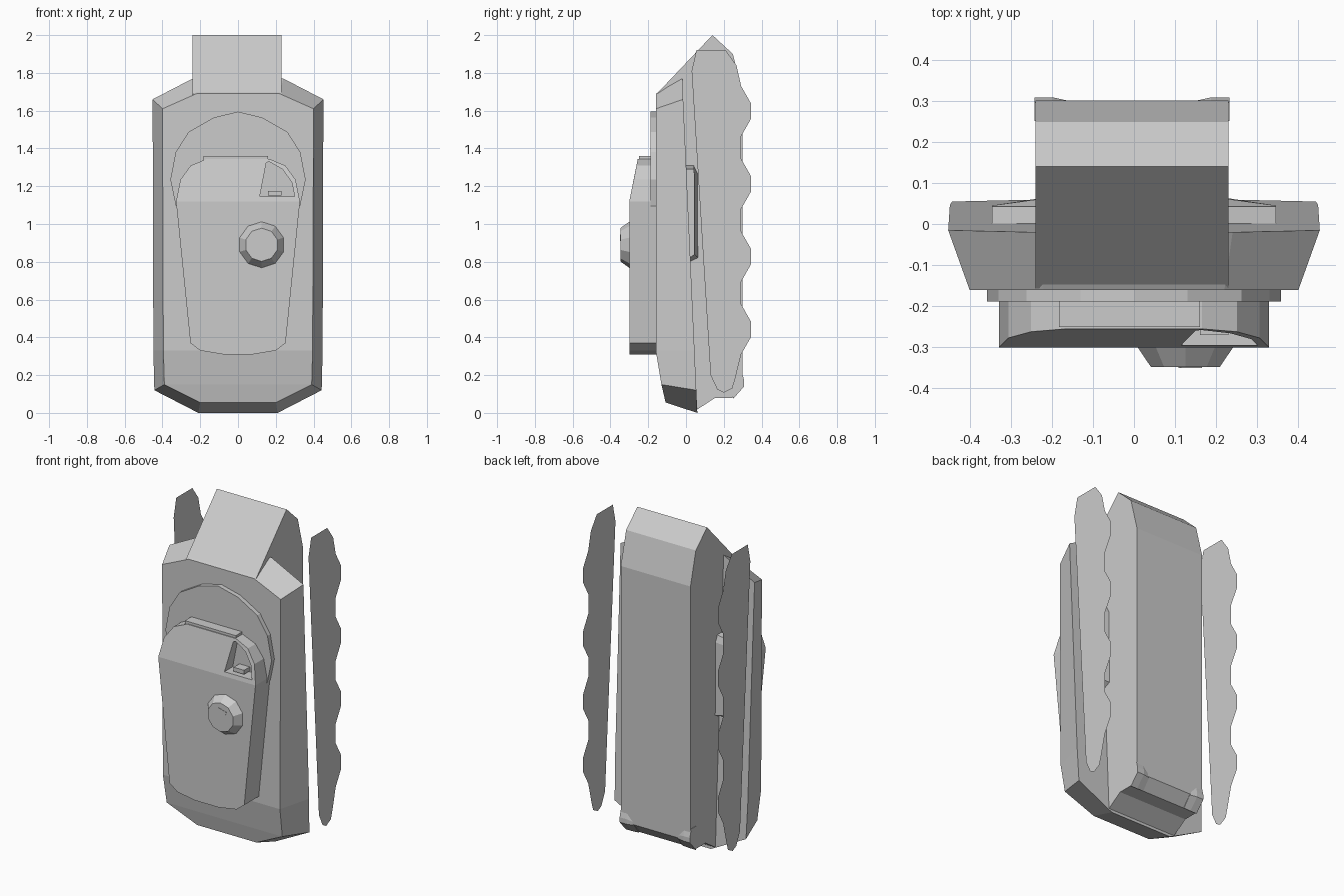
import bpy, bmesh, math
from mathutils import Matrix

if "Cube" in bpy.data.objects:
    bpy.data.objects.remove(bpy.data.objects["Cube"])


def finish(name, bm):
    bmesh.ops.remove_doubles(bm, verts=bm.verts, dist=1e-5)
    bmesh.ops.recalc_face_normals(bm, faces=bm.faces)
    me = bpy.data.meshes.new(name)
    bm.to_mesh(me)
    bm.free()
    ob = bpy.data.objects.new(name, me)
    bpy.context.collection.objects.link(ob)
    return ob


def loft(name, a, b, cap_a=True, extra=()):
    """Join two rings of equal length; extra lists index faces on ring a."""
    bm = bmesh.new()
    va = [bm.verts.new(p) for p in a]
    vb = [bm.verts.new(p) for p in b]
    n = len(a)
    for i in range(n):
        j = (i + 1) % n
        bm.faces.new((va[i], va[j], vb[j], vb[i]))
    bm.faces.new(vb)
    if cap_a:
        bm.faces.new(va)
    for f in extra:
        bm.faces.new([va[i] for i in f])
    return finish(name, bm)


def prism_x(name, yz, x0, x1):
    return loft(name, [(x0, y, z) for y, z in yz], [(x1, y, z) for y, z in yz])


def box(name, x, y, z):
    return prism_x(name, [(y[0], z[0]), (y[1], z[0]), (y[1], z[1]), (y[0], z[1])], *x)


def mirror_ring(half):
    return half + [(-p[0],) + tuple(p[1:]) for p in reversed(half)]


# Front shell: faceted front tapering out to a slanted back plane
front = mirror_ring([(.22, -.16, 1.69), (.40, -.16, 1.61), (.395, -.16, .33),
                     (.39, -.13, .15), (.20, -.108, .055)])
back_outline = mirror_ring([(.24, 1.77), (.452, 1.66), (.448, .33), (.443, .12), (.21, 0)])
back = [(x, .06 - .08 * z / 1.77, z) for x, z in back_outline]
loft("front_shell", front, back, False,
     [(0, 1, 2, 7, 8, 9), (2, 3, 6, 7), (3, 4, 5, 6)])

# Central rear block with sloped top
prism_x("rear_block", [(-.157, 1.687), (.14, 2.0), (.248, 1.9), (.30, 1.70), (.30, .145),
                       (.245, .08), (.155, .08), (.055, .015), (-.05, .1), (-.15, .5)],
        -.24, .23)

# Raised pads on the bottom rear corners
for s, edge in ((-1, -.242), (1, .232)):
    outer = [(.25, .075), (.308, .14), (.308, .17), (.295, .22), (.25, .22)]
    inner = [(.25, .078), (.298, .14), (.298, .16), (.29, .19), (.25, .19)]
    step = -s * .045
    prism_x("corner_pad", outer, edge, edge + step)
    loft("corner_pad_taper", [(edge + step, y, z) for y, z in outer],
         [(edge + 2 * step, y, z) for y, z in inner])

# Side bulges on the back of the shell
for s in (-1, 1):
    prof = [(-.02, 1.31), (.042, 1.31), (.062, 1.27), (.064, .82), (.02, .80)]
    loft("side_bulge", [(s * .22, y, z) for y, z in prof],
         [(s * .345, min(y, .045), 1.06 + (z - 1.06) * .92) for y, z in prof])

# Flat wavy side sheets
wave = [(.055, 1.92), (.21, 1.92), (.267, 1.84)]
for i in range(4):
    z = 1.73 - .385 * i
    wave += [(.292, z), (.343, z - .09), (.343, z - .175), (.292, z - .265)]
wave += [(.26, .18), (.245, .13), (.20, .107), (.165, .125), (.13, .2), (.03, 1.81)]
for s in (-1, 1):
    bm = bmesh.new()
    bm.faces.new([bm.verts.new((s * .455, y, z)) for y, z in wave])
    finish("side_sheet", bm)

# Rounded plate behind the pocket
plate = mirror_ring([(.0, 1.595), (.13, 1.563), (.262, 1.487), (.33, 1.38), (.358, 1.235),
                     (.33, 1.10), (.25, .95)])
loft("round_plate", [(x, -.188, z) for x, z in plate], [(x, -.15, z) for x, z in plate])

# Pocket: flat front, upper part leaning back
half = [(.165, 1.345), (.25, 1.31), (.305, 1.235), (.328, 1.12), (.252, .37),
        (.20, .33), (.08, .31)]
ring = mirror_ring(half)
n = len(ring)
pocket = loft("pocket", [(x, -.30 + max(0, z - 1.12) * .2, z) for x, z in ring],
              [(x, -.15, z) for x, z in ring], False,
              [(0, 1, 2, 3, n - 4, n - 3, n - 2, n - 1), tuple(range(3, n - 3))])

# Open corner cut into the pocket
cut = [(.115, 1.145), (.15, 1.325), (.165, 1.33), (.235, 1.29), (.285, 1.22), (.30, 1.145)]
cutter = loft("corner_cutter", [(x, -.4, z) for x, z in cut], [(x, -.215, z) for x, z in cut])
cutter.hide_render = True
mod = pocket.modifiers.new("open_corner", 'BOOLEAN')
mod.operation = 'DIFFERENCE'
mod.solver = 'EXACT'
mod.object = cutter
bpy.context.view_layer.objects.active = pocket
bpy.ops.object.modifier_apply(modifier=mod.name)
bpy.data.objects.remove(cutter)

# Pocket lip and buckle
box("pocket_lip", (-.183, .16), (-.25, -.18), (1.33, 1.36))
box("buckle", (.16, .23), (-.27, -.21), (1.15, 1.175))

# Ten-sided knob with a slot tab
bm = bmesh.new()
bmesh.ops.create_cone(bm, cap_ends=True, segments=10, radius1=.127, radius2=.088, depth=.055,
                      matrix=Matrix.Translation((.125, -.3205, .89)) @
                      Matrix.Rotation(math.pi / 2, 4, 'X'))
finish("knob", bm)
tab = box("knob_tab", (-.027, .027), (-.005, .004), (-.011, .011))
tab.location = (.137, -.345, .928)
tab.rotation_euler = (0, math.radians(15), 0)
